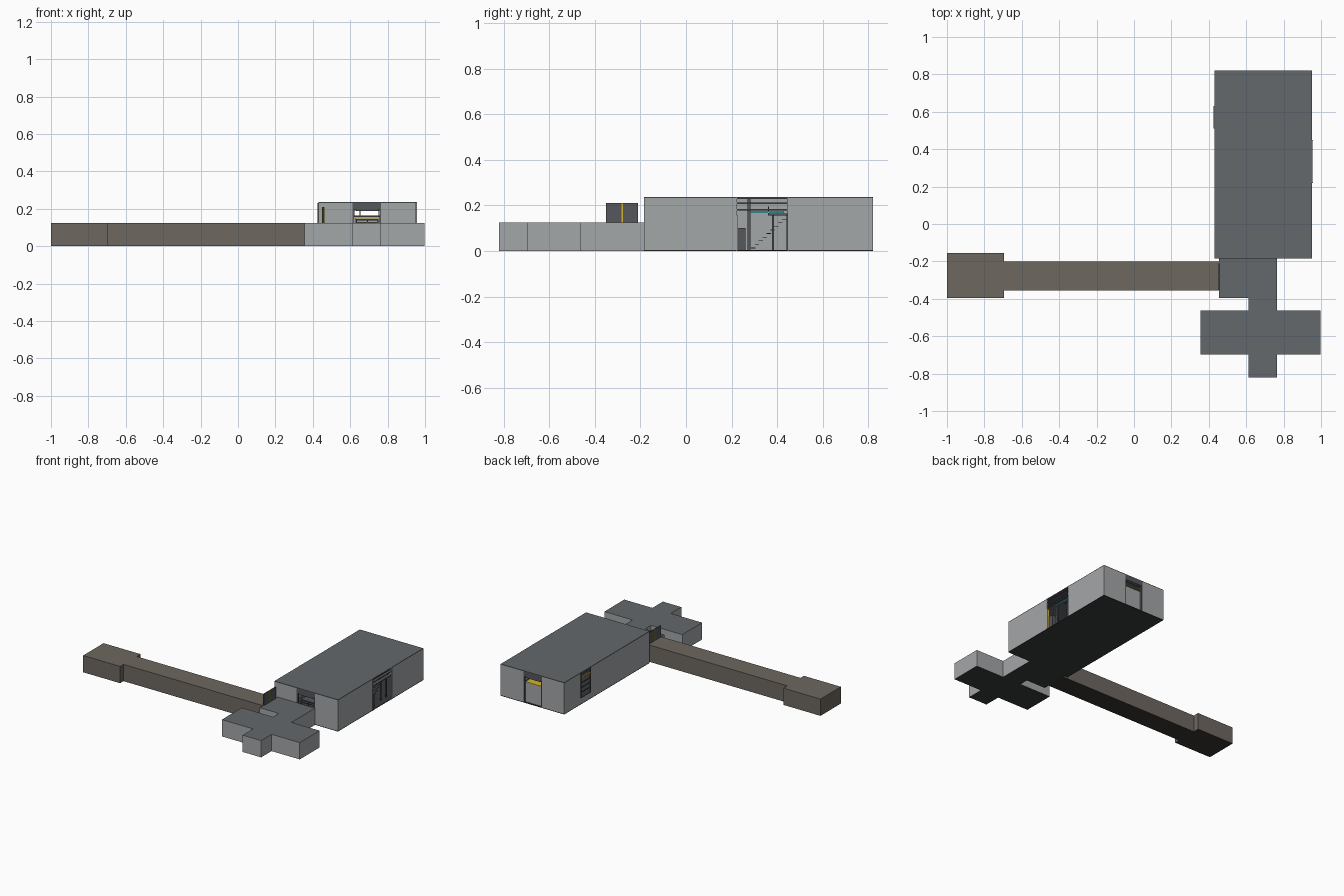
import bpy, bmesh

if "Cube" in bpy.data.objects:
    bpy.data.objects.remove(bpy.data.objects["Cube"])

def mat(name, r, g, b):
    m = bpy.data.materials.new(name)
    m.diffuse_color = (r, g, b, 1)
    m.use_nodes = True
    m.node_tree.nodes["Principled BSDF"].inputs["Base Color"].default_value = m.diffuse_color
    return m

WALL = mat("wall_grey", .37, .385, .395)
ROOF = mat("roof_slate", .125, .14, .145)
FLOOR = mat("floor_dark", .04, .042, .045)
ROCK = mat("tunnel_brown", .155, .137, .115)
UNDER = mat("tunnel_floor", .04, .037, .033)
STEEL = mat("steel_dark", .09, .095, .105)
YELLOW = mat("safety_yellow", .65, .45, .03)
CYAN = mat("light_cyan", .1, .6, .7)

def finish(bm, name, mats):
    me = bpy.data.meshes.new(name)
    bm.to_mesh(me)
    bm.free()
    ob = bpy.data.objects.new(name, me)
    bpy.context.collection.objects.link(ob)
    for m in mats:
        me.materials.append(m)
    return ob

def boxes(name, m, *spans):
    """One object from boxes given as (x0, x1, y0, y1, z0, z1)."""
    bm = bmesh.new()
    for x0, x1, y0, y1, z0, z1 in spans:
        vs = bmesh.ops.create_cube(bm, size=1)["verts"]
        for v in vs:
            v.co = (x1 if v.co.x > 0 else x0, y1 if v.co.y > 0 else y0, z1 if v.co.z > 0 else z0)
    return finish(bm, name, [m])

def hollow_prism(name, plan, h, mats, skip):
    """Hollow room from a counter-clockwise plan; mats = side, roof, floor."""
    bm = bmesh.new()
    lo = [bm.verts.new((x, y, 0)) for x, y in plan]
    hi = [bm.verts.new((x, y, h)) for x, y in plan]
    n = len(plan)
    for i in range(n):
        if i != skip:
            j = (i + 1) % n
            bm.faces.new((lo[i], lo[j], hi[j], hi[i]))
    bm.faces.new(hi).material_index = 1
    bm.faces.new(lo[::-1]).material_index = 2
    ob = finish(bm, name, mats)
    s = ob.modifiers.new("thickness", "SOLIDIFY")
    s.thickness = .004
    s.use_even_offset = True
    return ob

# Cross-shaped entrance wing and brown tunnel
hollow_prism("entrance_wing", [
    (.455, -.185), (.455, -.395), (.613, -.395), (.613, -.463), (.355, -.463),
    (.355, -.697), (.613, -.697), (.613, -.82), (.765, -.82), (.765, -.697),
    (.997, -.697), (.997, -.463), (.765, -.463), (.765, -.185)],
    .125, [WALL, ROOF, FLOOR], 13)
hollow_prism("tunnel", [
    (-1, -.395), (-.695, -.395), (-.695, -.355), (.455, -.355),
    (.455, -.2), (-.695, -.2), (-.695, -.155), (-1, -.155)],
    .125, [ROCK, ROCK, UNDER], 3)

# Sliding door raised above the tunnel mouth
boxes("raised_door", STEEL, (.452, .460, -.352, -.21, .09, .21))
boxes("raised_door_stripe", YELLOW, (.450, .462, -.284, -.277, .09, .21))

# Hall shell with four wall openings
X0, X1, Y0, Y1, H, T = .43, .953, -.185, .82, .237, .005
boxes("hall_roof", ROOF, (X0, X1, Y0, Y1, H - T, H))
boxes("hall_floor", FLOOR, (X0, X1, Y0, Y1, 0, T))
Z = (T, H - T)
boxes("hall_front_wall", WALL, (X0, .613, Y0, Y0 + T, *Z), (.765, X1, Y0, Y0 + T, *Z))
boxes("hall_back_wall", WALL, (X0, .613, Y1 - T, Y1, *Z), (.765, X1, Y1 - T, Y1, *Z))
boxes("hall_right_wall", WALL, (X1 - T, X1, Y0 + T, .22, *Z), (X1 - T, X1, .45, Y1 - T, *Z))
boxes("hall_left_wall", WALL, (X0, X0 + T, Y0 + T, .51, *Z), (X0, X0 + T, .63, Y1 - T, *Z),
      (X0, X0 + T, .51, .63, T, .055))

# Shutters in the front and back openings
for side, y in (("front", Y0), ("back", Y1 - .012)):
    boxes(side + "_shutter", STEEL, (.613, .765, y, y + .012, .197, H - T),
          (.63, .75, y + .003, y + .009, .187, .197))
    boxes(side + "_door_posts", STEEL, (.613, .623, y, y + .012, T, .197),
          (.757, .765, y, y + .012, T, .197))

# Loading platform inside the back opening
boxes("loading_platform", WALL, (.625, .757, .75, .81, T, .148))
boxes("loading_platform_top", YELLOW, (.625, .757, .75, .81, .148, .154))

# Low gantry behind the front opening
boxes("front_gantry", STEEL, (.63, .75, -.16, -.10, .138, .146),
      (.63, .75, -.162, -.158, .125, .129),
      *[(x, x + .006, -.162, -.156, T, .138) for x in (.63, .69, .744)])

# Frame protruding around the right opening
boxes("right_opening_frame", WALL, (X1 - T, X1 + .004, .22, .224, 0, H),
      (X1 - T, X1 + .004, .446, .45, 0, H))
boxes("right_header_rails", STEEL, *[(.93, .955, .22, .45, z, z + t)
      for z, t in ((.228, .008), (.206, .006), (.178, .006))])
boxes("right_yellow_post", YELLOW, (.938, .955, .224, .228, T, .155))
boxes("equipment_cabinet", STEEL, (.88, .94, .226, .262, T, .10))
boxes("hall_columns", STEEL, *[(x, x + .012, .27, .282, T, H - T) for x in (.48, .90)])

# Catwalk across the hall with light strip and railing
boxes("catwalk_deck", STEEL, (X0 + T, .92, .36, .45, .155, .164))
boxes("catwalk_light", CYAN, (.915, .925, .28, .43, .167, .173))
boxes("catwalk_railing", STEEL, (X0 + T, .92, .36, .363, .192, .195),
      *[(x, x + .004, .36, .364, .164, .195) for x in (.45, .55, .65, .75, .85, .915)])
boxes("catwalk_supports", STEEL, *[(x, x + .008, y, y + .008, T, .155)
      for x in (.47, .905) for y in (.378, .44)])

# Open-tread stairs climbing to the catwalk
boxes("stair_treads", STEEL, *[(.80, .89, .285 + i * .017, .304 + i * .017,
      .012 + i * .0158, .015 + i * .0158) for i in range(9)])

# Barred window on the left wall
boxes("left_window_frame", STEEL, (.424, .437, .51, .517, .055, H - T),
      (.424, .437, .623, .63, .055, H - T), (.424, .437, .51, .63, .05, .057),
      (.424, .437, .51, .63, .222, H - T))
boxes("left_window_bars", STEEL, *[(.427, .434, .517, .623, z, z + .008)
      for z in (.085, .12, .155)])
boxes("left_window_yellow_bar", YELLOW, (.427, .434, .517, .623, .19, .2))
